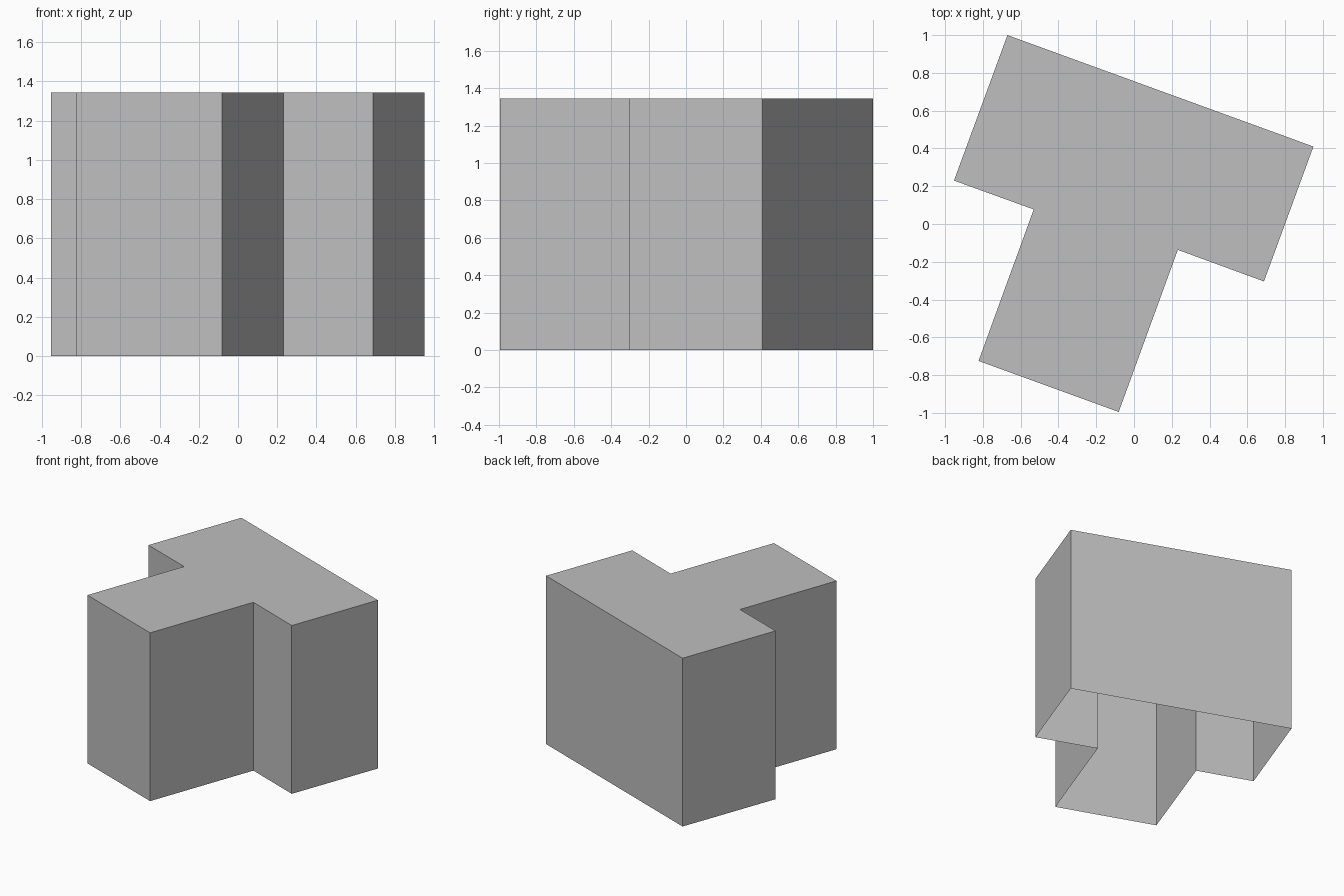
import bpy
import bmesh

cube = bpy.data.objects.get("Cube")
if cube:
    bpy.data.objects.remove(cube, do_unlink=True)

HEIGHT = 1.345

# Plain grey wall and roof colour
grey = bpy.data.materials.new("light_grey")
grey.use_nodes = True
colour = (0.52, 0.52, 0.52, 1.0)
grey.diffuse_color = colour
grey.node_tree.nodes["Principled BSDF"].inputs["Base Color"].default_value = colour

# T-shaped footprint, turned on its plot, counter-clockwise from above
footprint = [
    (-0.67, 1.0), (-0.953, 0.23), (-0.531, 0.077), (-0.823, -0.725),
    (-0.081, -0.995), (0.232, -0.137), (0.688, -0.304), (0.95, 0.41),
]

bm = bmesh.new()
base = [bm.verts.new((x, y, 0)) for x, y in footprint]
top = [bm.verts.new((x, y, HEIGHT)) for x, y in footprint]

# Outer walls, one quad per side
for i in range(len(base)):
    j = (i + 1) % len(base)
    bm.faces.new((base[i], base[j], top[j], top[i]))

# Flat roof; the underside stays open
bm.faces.new(top)

mesh = bpy.data.meshes.new("building_block")
bm.to_mesh(mesh)
bm.free()
mesh.materials.append(grey)
block = bpy.data.objects.new("building_block", mesh)
bpy.context.collection.objects.link(block)
